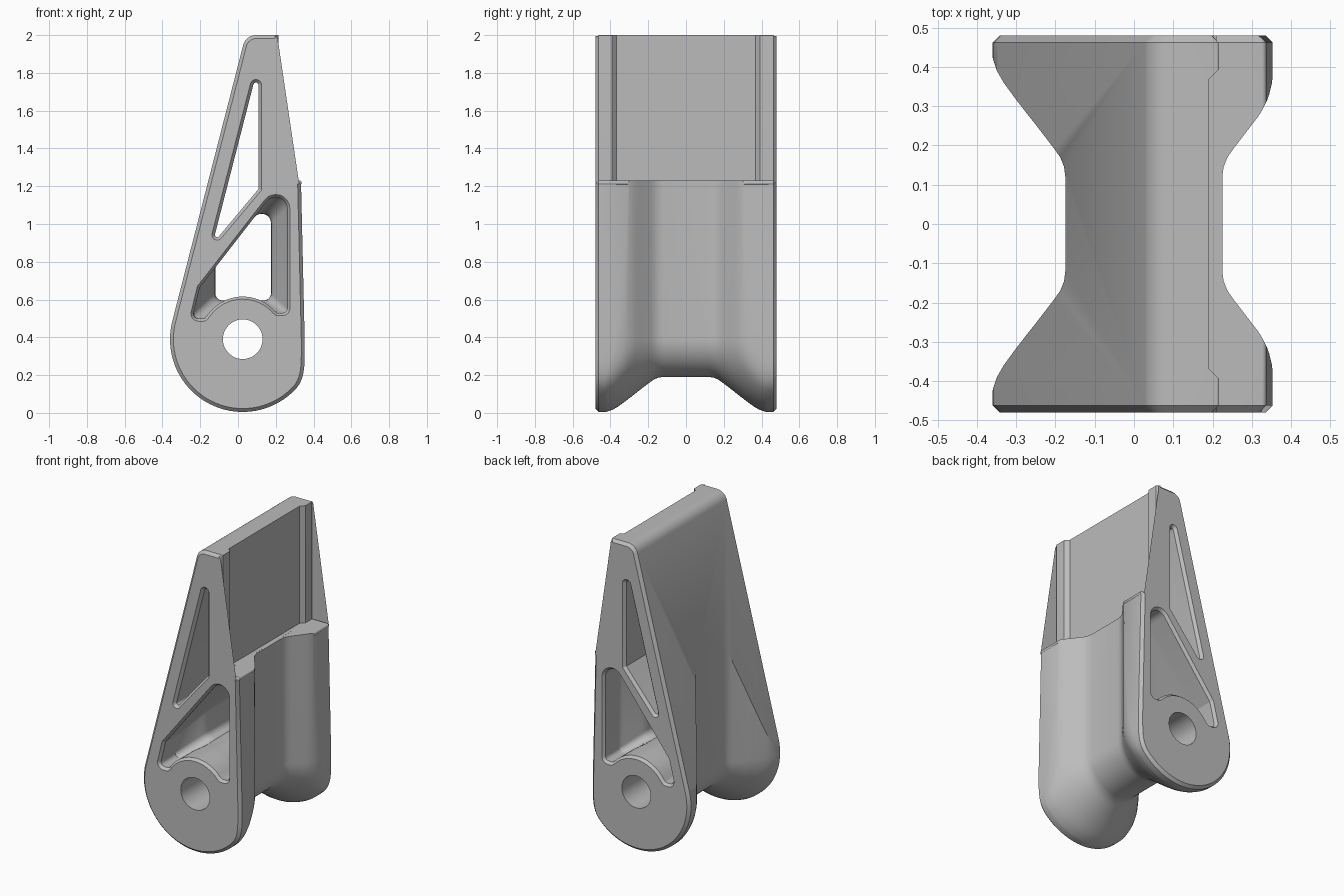
import bpy, bmesh, math
from mathutils import Vector

if "Cube" in bpy.data.objects:
    bpy.data.objects.remove(bpy.data.objects["Cube"])

CX, CZ, R = 0.025, 0.39, 0.385      # pivot axis and boss radius
HALF, CH = 0.48, 0.018              # half depth, rim chamfer
RIGHT = 0.353                       # flat right side


def smin(a, b, k=0.05):
    h = max(k - abs(a - b), 0) / k
    return min(a, b) - h * h * k / 4


def arc(r, a0, a1, n):
    return [(CX + r * math.cos(math.radians(a0 + (a1 - a0) * i / n)),
             CZ + r * math.sin(math.radians(a0 + (a1 - a0) * i / n))) for i in range(n + 1)]


def rounded(corners, n=8):
    """Polygon from (x, z, radius) corners; zero radius keeps a single point."""
    out = []
    for i, (x, z, r) in enumerate(corners):
        p = Vector((x, z))
        if r == 0:
            out.append((x, z))
            continue
        a = (Vector(corners[i - 1][:2]) - p).normalized()
        b = (Vector(corners[(i + 1) % len(corners)][:2]) - p).normalized()
        half = a.angle(b) / 2
        c = p + (a + b).normalized() * (r / math.sin(half))
        s = p + a * (r / math.tan(half)) - c
        e = p + b * (r / math.tan(half)) - c
        sweep = math.pi - 2 * half
        for k in range(n + 1):
            t = k / n
            v = (s * math.sin((1 - t) * sweep) + e * math.sin(t * sweep)) / math.sin(sweep)
            out.append(tuple(c + v))
    return out


def inset(pts, d):
    """Move a counter-clockwise outline inward by d."""
    out = []
    for i, p in enumerate(pts):
        p = Vector(p)
        u = (p - Vector(pts[i - 1])).normalized()
        v = (Vector(pts[(i + 1) % len(pts)]) - p).normalized()
        m = Vector((-u.y - v.y, u.x + v.x)).normalized()
        out.append(tuple(p + m * d / max(m.dot(Vector((-u.y, u.x))), 0.3)))
    return out


def loft(name, sections, axis='Y'):
    """Skin equal-length outlines placed at (position, outline)."""
    bm = bmesh.new()
    rings = []
    for h, pts in sections:
        rings.append([bm.verts.new((a, h, b) if axis == 'Y' else (a, b, h)) for a, b in pts])
    n = len(rings[0])
    for lo, hi in zip(rings, rings[1:]):
        for i in range(n):
            bm.faces.new((lo[i], lo[(i + 1) % n], hi[(i + 1) % n], hi[i]))
    bm.faces.new(rings[0])
    bm.faces.new(rings[-1])
    bmesh.ops.recalc_face_normals(bm, faces=bm.faces)
    me = bpy.data.meshes.new(name)
    bm.to_mesh(me)
    bm.free()
    ob = bpy.data.objects.new(name, me)
    bpy.context.collection.objects.link(ob)
    return ob


def both_sides(half):
    """Mirror (y, outline) sections, listed from the middle outward."""
    return [(-y, p) for y, p in reversed(half)] + [(y, p) for y, p in half]


# Bracket: side outline with chamfered rims
outline = [(smin(x, RIGHT), z) for x, z in arc(R, 165.6, 360, 56)]
outline += rounded([(RIGHT, 1.23, 0.012), (0.215, 1.23, 0), (0.215, 2.0, 0.004),
                    (0.041, 2.0, 0.07), (-0.348, 0.487, 0)])[:-1]
bracket = loft("bracket", both_sides([(HALF - CH, outline), (HALF, inset(outline, CH))]))

# Waist: radius narrows towards the middle
WAIST = [(0.12, 0.2), (0.145, 0.203), (0.17, 0.213), (0.19, 0.227), (0.22, 0.25), (0.25, 0.273),
         (0.27, 0.289), (0.285, 0.301), (0.3, 0.312), (0.315, 0.324), (0.33, 0.335),
         (0.36, 0.357), (0.39, 0.374), (0.42, 0.384), (0.44, 0.39), (0.55, 0.39)]


def waist_section(r):
    pts = arc(r, 180, 360, 48) + [(CX + r, 2.2), (CX - r, 2.2)]
    return [(smin(x, RIGHT + 0.001), z) for x, z in pts]


waist = loft("waist_cutter", both_sides([(y, waist_section(r)) for y, r in WAIST]))

# Upper triangular window
tri = rounded([(0.125, 1.18, 0.012), (0.125, 1.973, 0.03), (-0.168, 0.83, 0.028)])
tri_in = inset(tri, 0.016)
window = loft("window_cutter", both_sides([(HALF - CH, tri_in), (HALF, tri), (0.5, tri)]))


# Lower pocket: wide at the faces, following the waist inside
def with_arc(corners, r, a0, a1, last):
    return rounded(corners + [(x, z, 0) for x, z in arc(r, a0, a1, 16)] + [last])


face = with_arc([(0.275, 0.515, 0.04), (0.275, 1.3, 0.075), (-0.215, 0.67, 0.03),
                 (-0.26, 0.485, 0.04), (-0.17, 0.485, 0.03)], 0.212, 145, 40, (0.205, 0.515, 0.01))
mid = with_arc([(0.175, 0.595, 0.04), (0.175, 1.15, 0.05), (-0.12, 0.77, 0.03),
                (-0.12, 0.595, 0.04), (-0.074, 0.595, 0.004)], 0.222, 115, 65, (0.124, 0.595, 0.004))
face_in = inset(face, 0.014)
cuts = []
for y, r in WAIST[:13]:
    t = min(1, (r - 0.2) / 0.125)
    cuts.append((y, [(a + (c - a) * t, b + (d - b) * t) for (a, b), (c, d) in zip(mid, face_in)]))
cuts += [(HALF - CH, face_in), (HALF, face), (0.5, face)]
pocket = loft("pocket_cutter", both_sides(cuts))

# Pivot hole and recess in the upper right face
bore = arc(0.105, 0, 352.5, 47)
hole = loft("hole_cutter", [(-0.6, bore), (0.6, bore)])
slot = [(0.19, -0.367), (0.22, -0.397), (0.5, -0.397), (0.5, 0.397), (0.22, 0.397), (0.19, 0.367)]
recess = loft("recess_cutter", [(1.2302, slot), (2.1, slot)], 'Z')

for cutter, op in ((waist, 'INTERSECT'), (window, 'DIFFERENCE'), (pocket, 'DIFFERENCE'),
                   (hole, 'DIFFERENCE'), (recess, 'DIFFERENCE')):
    m = bracket.modifiers.new(cutter.name, 'BOOLEAN')
    m.object, m.operation, m.solver = cutter, op, 'EXACT'
    cutter.hide_render = True
    cutter.hide_set(True)

# Bake the cuts, then shade
bpy.context.view_layer.objects.active = bracket
bracket.select_set(True)
for m in list(bracket.modifiers):
    bpy.ops.object.modifier_apply(modifier=m.name)
for ob in (waist, window, pocket, hole, recess):
    bpy.data.objects.remove(ob)
bpy.ops.object.shade_smooth_by_angle(angle=math.radians(30))

grey = bpy.data.materials.new("mid grey")
grey.diffuse_color = (0.5, 0.5, 0.5, 1)
grey.use_nodes = True
grey.node_tree.nodes["Principled BSDF"].inputs["Base Color"].default_value = grey.diffuse_color
bracket.data.materials.clear()
bracket.data.materials.append(grey)
